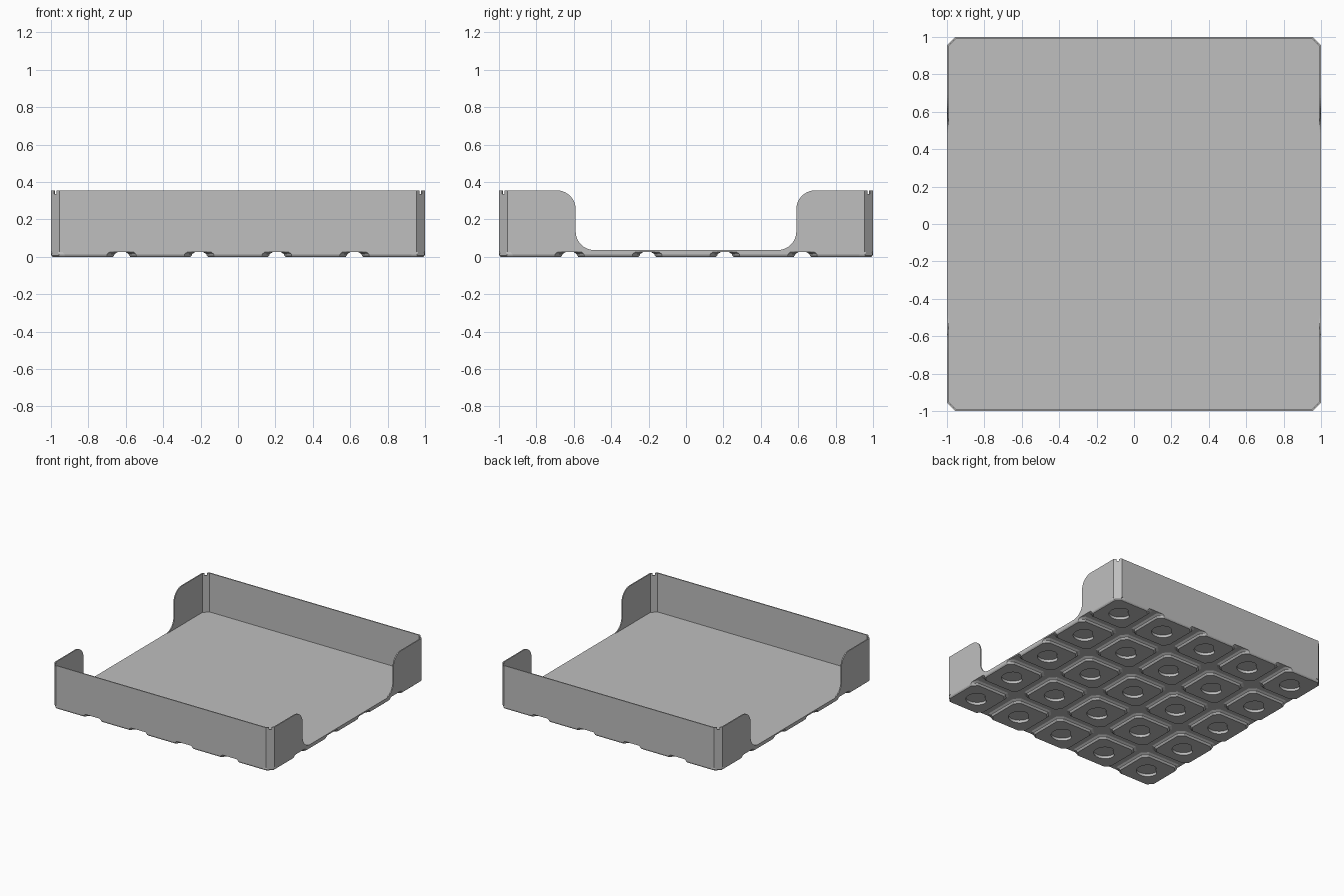
import bpy, bmesh
from math import sin, cos, pi
from mathutils import Vector

cube = bpy.data.objects.get("Cube")
if cube:
    bpy.data.objects.remove(cube, do_unlink=True)

grey = bpy.data.materials.new("plain_grey")
grey.use_nodes = True
grey.diffuse_color = (0.52, 0.52, 0.52, 1)
grey.node_tree.nodes["Principled BSDF"].inputs["Base Color"].default_value = grey.diffuse_color

HALF, CUT, THICK = 1.0, 0.045, 0.009
BASE, FLOOR, TOP = 0.025, 0.036, 0.355


def finish(name, bm):
    bmesh.ops.recalc_face_normals(bm, faces=bm.faces)
    mesh = bpy.data.meshes.new(name)
    bm.to_mesh(mesh)
    bm.free()
    mesh.materials.append(grey)
    obj = bpy.data.objects.new(name, mesh)
    bpy.context.collection.objects.link(obj)
    return obj


def prism(name, points, offset):
    """Solid made by pushing a flat outline along an offset."""
    bm = bmesh.new()
    face = bm.faces.new([bm.verts.new(p) for p in points])
    out = bmesh.ops.extrude_face_region(bm, geom=[face], use_keep_orig=True)
    verts = [v for v in out["geom"] if isinstance(v, bmesh.types.BMVert)]
    bmesh.ops.translate(bm, verts=verts, vec=offset)
    return finish(name, bm)


def arc(cy, cz, r, start, end, steps=10):
    angles = [start + (end - start) * i / steps for i in range(steps + 1)]
    return [(cy + r * cos(a), cz + r * sin(a)) for a in angles]


# Floor plate with clipped corners
E = HALF - CUT
outline = [(E, -HALF), (HALF, -E), (HALF, E), (E, HALF),
           (-E, HALF), (-HALF, E), (-HALF, -E), (-E, -HALF)]
prism("floor", [(x, y, BASE) for x, y in outline], (0, 0, FLOOR - BASE))

# Full front and back walls
for name, s in (("front_wall", -1), ("back_wall", 1)):
    prism(name, [(-E, s * HALF, BASE), (E, s * HALF, BASE),
                 (E, s * HALF, TOP), (-E, s * HALF, TOP)], (0, -s * THICK, 0))

# Short side walls with a rounded top and a curved sweep into the floor
R = 0.1
tab = [(E, BASE), (E, TOP)]
tab += arc(0.69, TOP - R, R, pi / 2, pi)
tab += arc(0.49, FLOOR + R, R, 0, -pi / 2)
tab += [(0.49, BASE)]
for side, sx in (("left", 1), ("right", -1)):
    for end, sy in (("front", -1), ("back", 1)):
        prism(f"{end}_{side}_side_wall",
              [(sx * HALF, sy * y, z) for y, z in tab], (-sx * THICK, 0, 0))

        # Angled corner post with a small notch in its top edge
        a, b = Vector((sx * E, sy * HALF, 0)), Vector((sx * HALF, sy * E, 0))
        low = TOP - 0.018
        post = [(0, BASE), (1, BASE), (1, TOP), (0.65, TOP),
                (0.65, low), (0.35, low), (0.35, TOP), (0, TOP)]
        inward = Vector((-sx, -sy, 0)).normalized() * THICK
        prism(f"{end}_{side}_corner_post",
              [a.lerp(b, t) + Vector((0, 0, z)) for t, z in post], inward)

# Grid of tapered feet, each with a kidney-shaped socket underneath
N, PITCH = 48, 0.415


def clipped_square(h, a):
    c, s = abs(cos(a)), abs(sin(a))
    r = min(h / max(c, s), 1.767 * h / (c + s))
    return r * cos(a), r * sin(a)


def socket(h, a):
    dent = max(0, cos(a - 3 * pi / 4)) ** 6
    r = h * (1 - 0.3 * dent)
    return r * cos(a), r * sin(a)


def keep_inside(x, y):
    x = max(-HALF, min(HALF, x))
    y = max(-HALF, min(HALF, y))
    spare = max(0, abs(x) + abs(y) - (2 * HALF - CUT)) / 2
    return x - spare * (1 if x > 0 else -1), y - spare * (1 if y > 0 else -1)


layers = [(socket, 0.085, 0.022), (socket, 0.085, 0),
          (clipped_square, 0.161, 0), (clipped_square, 0.168, 0.008),
          (clipped_square, 0.17, 0.015), (clipped_square, 0.186, BASE)]
bm = bmesh.new()
for i in range(-2, 3):
    for j in range(-2, 3):
        rings = []
        for shape, size, z in layers:
            ring = []
            for k in range(N):
                x, y = shape(size, 2 * pi * k / N)
                x, y = keep_inside(x + i * PITCH, y + j * PITCH)
                ring.append(bm.verts.new((x, y, z)))
            rings.append(ring)
        bm.faces.new(rings[0])
        for p, q in zip(rings, rings[1:]):
            for k in range(N):
                m = (k + 1) % N
                bm.faces.new((p[k], p[m], q[m], q[k]))
        bm.faces.new(rings[-1])
finish("feet", bm)
